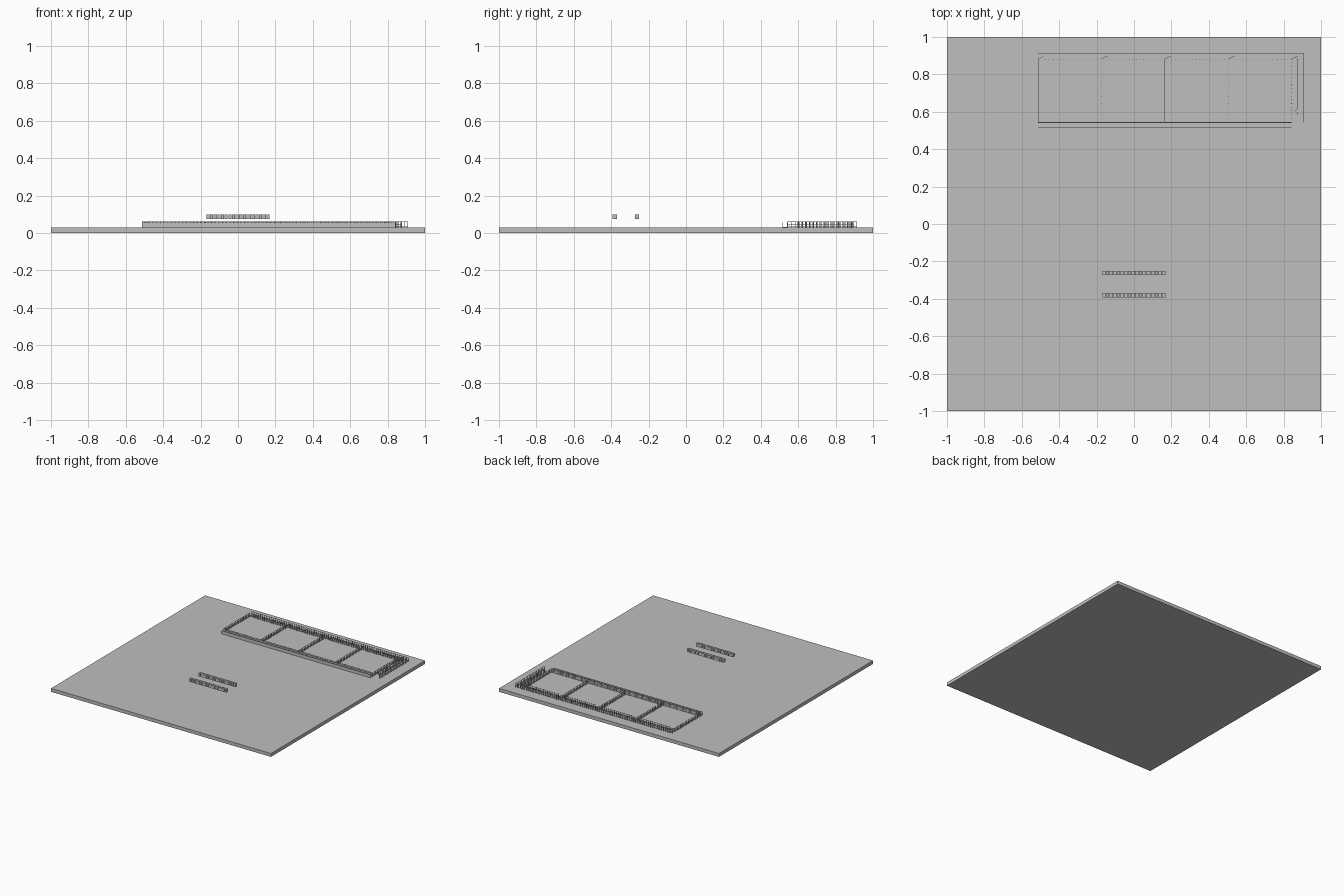
import bpy, bmesh, math
from mathutils import Matrix, Vector

if "Cube" in bpy.data.objects:
    bpy.data.objects.remove(bpy.data.objects["Cube"])

grey = bpy.data.materials.new("plain_grey")
grey.diffuse_color = (0.52, 0.52, 0.52, 1)
grey.use_nodes = True
grey.node_tree.nodes["Principled BSDF"].inputs["Base Color"].default_value = grey.diffuse_color

GROUND, TOP = 0.028, 0.061
PITCH = 0.0195


def add_box(bm, centre, size, angle=0.0):
    m = (Matrix.Translation(Vector(centre)) @ Matrix.Rotation(angle, 4, 'Z')
         @ Matrix.Diagonal((*size, 1)))
    bmesh.ops.create_cube(bm, size=1, matrix=m)


def finish(bm, name):
    me = bpy.data.meshes.new(name)
    bm.to_mesh(me)
    bm.free()
    me.materials.append(grey)
    ob = bpy.data.objects.new(name, me)
    bpy.context.collection.objects.link(ob)
    return ob


def fence(name, a, b, rails=(0.0595, 0.046, 0.034), t=0.003):
    """Posts at a regular pitch joined by thin rails, from a to b."""
    bm = bmesh.new()
    a, b = Vector(a), Vector(b)
    d = b - a
    angle = math.atan2(d.y, d.x)
    n = max(1, round(d.length / PITCH))
    for i in range(n + 1):
        p = a + d * i / n
        add_box(bm, (p.x, p.y, (GROUND + TOP) / 2), (t, t, TOP - GROUND), angle)
    mid = (a + b) / 2
    for z in rails:
        add_box(bm, (mid.x, mid.y, z), (d.length, 0.002, 0.002), angle)
    finish(bm, name)


# ground slab
bm = bmesh.new()
add_box(bm, (0, 0, GROUND / 2), (2, 2, GROUND))
finish(bm, "ground_slab")

# pens: dividers, back fences and half open gates
xs = [-0.512, -0.174, 0.165, 0.505, 0.842]
for i, x in enumerate(xs):
    fence(f"divider_{i}", (x, 0.545), (x, 0.882))
    fence(f"gate_{i}", (x, 0.882), (x + 0.03, 0.897))
    if i < 4:
        fence(f"pen_back_{i}", (x + 0.036, 0.882), (xs[i + 1], 0.882))
fence("pen_front", (xs[0], 0.545), (xs[-1], 0.545))

# outer alley fence
fence("alley_back", (-0.512, 0.912), (0.908, 0.912), rails=(0.0595, 0.034))
fence("alley_side", (0.908, 0.912), (0.908, 0.545), rails=(0.0595, 0.034))
fence("alley_inner_side", (0.876, 0.885), (0.876, 0.62))
fence("alley_gate", (0.876, 0.62), (0.856, 0.602))
fence("alley_end", (0.876, 0.595), (0.876, 0.585))

# feed trough along the front
bm = bmesh.new()
cx, ln = (xs[0] + xs[-1]) / 2, xs[-1] - xs[0]
add_box(bm, (cx, 0.517, 0.041), (ln, 0.003, 0.028))
add_box(bm, (cx, 0.541, 0.041), (ln, 0.003, 0.028))
add_box(bm, (cx, 0.529, 0.031), (ln, 0.024, 0.004))
finish(bm, "feed_trough")

# two raised rows of blocks, with one wider block in each
for r, y in enumerate((-0.262, -0.381)):
    bm = bmesh.new()
    x = -0.169
    for i in range(17):
        w = 0.025 if i == 12 else 0.0165
        add_box(bm, (x + w / 2, y, 0.086), (w, 0.024, 0.025))
        x += w + 0.003
    finish(bm, f"block_row_{r}")
